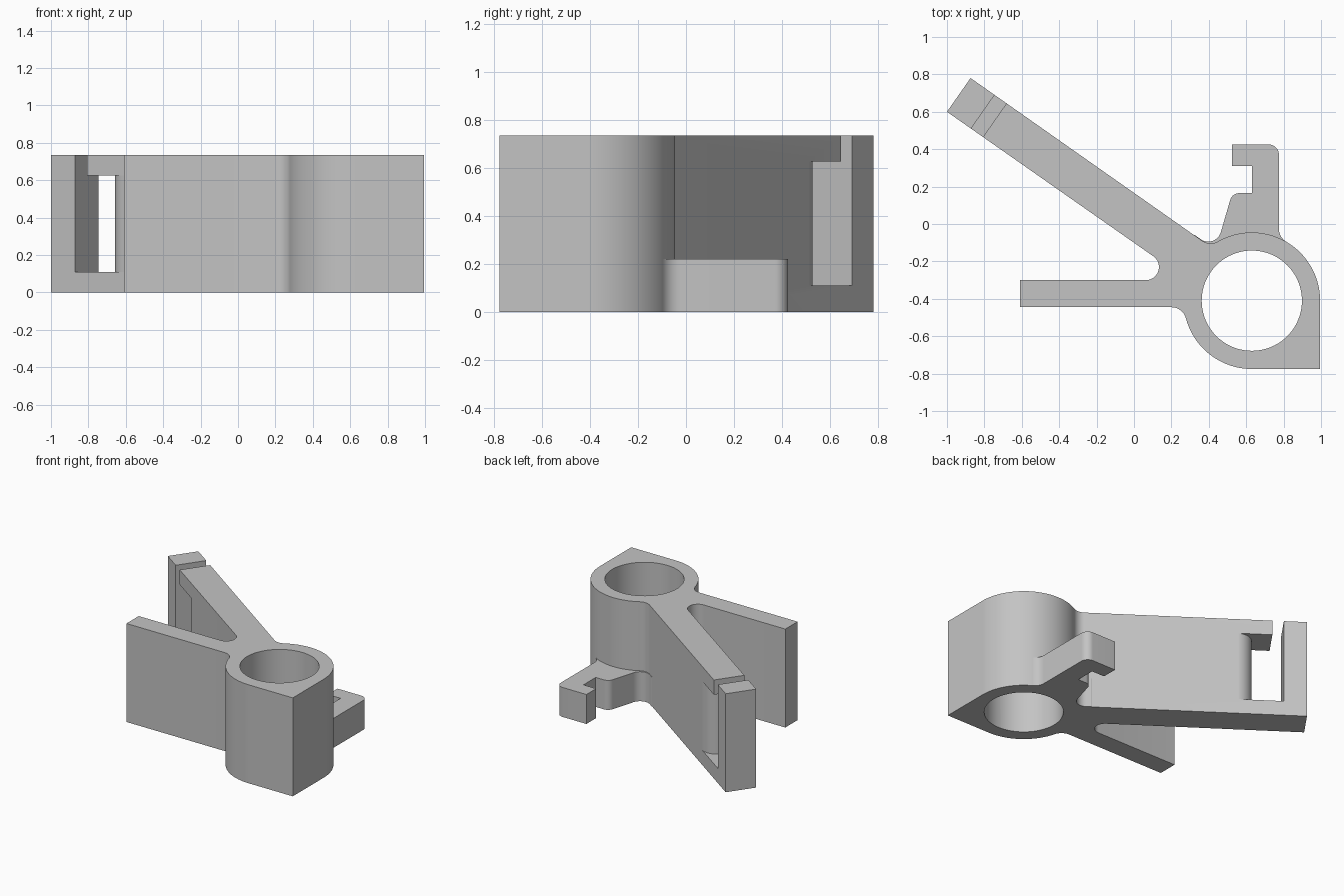
import bpy, bmesh, math
from mathutils import Vector as V

old = bpy.data.objects.get("Cube")
if old:
    bpy.data.objects.remove(old, do_unlink=True)

GREY = bpy.data.materials.new("light grey")
GREY.use_nodes = True
GREY.diffuse_color = (0.55, 0.55, 0.55, 1)
GREY.node_tree.nodes["Principled BSDF"].inputs["Base Color"].default_value = (0.55, 0.55, 0.55, 1)

HEIGHT = 0.735
RING = V((0.63, -0.41))
R_OUT, R_HOLE, R_FILLET = 0.365, 0.268, 0.08
ANGLE = math.radians(35)
ALONG = V((math.cos(ANGLE), -math.sin(ANGLE)))   # from arm tip to ring
ACROSS = V((math.sin(ANGLE), math.cos(ANGLE)))
TIP = V((-1, 0.6))
ARM_W = 0.22


def on_arm(s, t):
    return TIP + ALONG * s + ACROSS * t


def arc(c, r, a0, a1, n=16):
    """Points on an arc, angles in radians."""
    return [c + V((math.cos(a0 + (a1 - a0) * i / n), math.sin(a0 + (a1 - a0) * i / n))) * r
            for i in range(n + 1)]


def heading(v):
    return math.atan2(v.y, v.x)


def short_arc(c, p, q, n=12):
    """Shorter arc about c from p to q."""
    a, b = heading(p - c), heading(q - c)
    turn = (b - a + math.pi) % math.tau - math.pi
    return arc(c, (p - c).length, a, a + turn, n)


def rounded(prev, corner, nxt, r):
    """Tangent arc replacing a corner."""
    u, w = (prev - corner).normalized(), (nxt - corner).normalized()
    half = u.angle(w) / 2
    reach = r / math.tan(half)
    c = corner + (u + w).normalized() * (r / math.sin(half))
    return short_arc(c, corner + u * reach, corner + w * reach)


def ring_fillet(h, normal, side):
    """Fillet from a straight edge, h from the ring centre, onto the ring."""
    off = h + R_FILLET
    c = RING + normal * off + side * math.sqrt((R_OUT + R_FILLET) ** 2 - off ** 2)
    return short_arc(c, c - normal * R_FILLET, c + (RING - c).normalized() * R_FILLET)


def extrude(name, pts, z0, z1):
    bm = bmesh.new()
    face = bm.faces.new([bm.verts.new((p.x, p.y, z0)) for p in pts])
    top = bmesh.ops.extrude_face_region(bm, geom=[face])["geom"]
    bmesh.ops.translate(bm, vec=(0, 0, z1 - z0),
                        verts=[g for g in top if isinstance(g, bmesh.types.BMVert)])
    bmesh.ops.recalc_face_normals(bm, faces=bm.faces)
    me = bpy.data.meshes.new(name)
    bm.to_mesh(me)
    bm.free()
    me.materials.append(GREY)
    ob = bpy.data.objects.new(name, me)
    bpy.context.collection.objects.link(ob)
    return ob


def activate(ob):
    bpy.ops.object.select_all(action='DESELECT')
    ob.select_set(True)
    bpy.context.view_layer.objects.active = ob


def cut(ob, cutter):
    cutter.hide_render = True
    mod = ob.modifiers.new("cut", 'BOOLEAN')
    mod.operation, mod.solver, mod.object = 'DIFFERENCE', 'EXACT', cutter
    activate(ob)
    bpy.ops.object.modifier_apply(modifier=mod.name)
    bpy.data.objects.remove(cutter, do_unlink=True)


def smooth(ob):
    activate(ob)
    bpy.ops.object.shade_smooth_by_angle(angle=math.radians(30))


# Main body: slanted arm, straight leg and ring in one outline
leg_top, leg_bottom, leg_end = -0.3, -0.445, -0.61
crotch = on_arm((TIP.y - leg_top) / math.sin(ANGLE), 0)
arm_join = ring_fillet(ARM_W / 2, ACROSS, -ALONG)
leg_join = ring_fillet(RING.y - leg_bottom, V((0, -1)), V((-1, 0)))
outline = [on_arm(0, ARM_W), on_arm(0, 0)]
outline += rounded(TIP, crotch, V((leg_end, leg_top)), 0.07)
outline += [V((leg_end, leg_top)), V((leg_end, leg_bottom))]
outline += leg_join
outline += arc(RING, R_OUT, heading(leg_join[-1] - RING) % math.tau, 1.5 * math.pi, 24)[1:]
outline += [RING + V((R_OUT, -R_OUT))]
outline += arc(RING, R_OUT, 0, heading(arm_join[-1] - RING), 40)[:-1]
outline += arm_join[::-1]
body = extrude("body", outline, 0, HEIGHT)

# Bore through the ring
cut(body, extrude("bore_cutter", arc(RING, R_HOLE, 0, math.tau, 80)[:-1], -0.1, 1))

# Slot window near the arm tip, ending on a rounded nose
s0, s1, s2, mid = 0.157, 0.235, 0.476, ARM_W / 2
nose = [on_arm(s2 - mid * math.sin(a), mid - mid * math.cos(a))
        for a in (math.pi * i / 24 for i in range(25))]
window = [on_arm(s0, -0.05), on_arm(s2, -0.05)] + nose + [on_arm(s2, 0.27), on_arm(s0, 0.27)]
cut(body, extrude("window_cutter", window, 0.11, 0.625))

# Narrow notch opening the window to the top
notch = [on_arm(s0, -0.05), on_arm(s1, -0.05), on_arm(s1, 0.27), on_arm(s0, 0.27)]
cut(body, extrude("notch_cutter", notch, 0.5, 1))
smooth(body)

# Low hook beside the ring
x_out, y_out, x_in, y_in = 0.775, 0.425, 0.63, 0.165
start, base, bend = on_arm(1.465, ARM_W), on_arm(1.6, ARM_W), V((0.525, y_in))
base = on_arm(1.445 + 0.155, ARM_W)
lip = V((x_in, y_in))
corner = V((x_out, y_out))
hook = [start]
hook += rounded(start, base, bend, 0.07)
hook += rounded(base, bend, lip, 0.05)
hook += [lip, V((x_in, 0.31)), V((0.525, 0.31)), V((0.525, y_out))]
hook += rounded(V((0.525, y_out)), corner, V((x_out, 0)), 0.055)
hook += ring_fillet(x_out - RING.x, V((1, 0)), V((0, 1)))
hook += arc(RING, 0.32, math.radians(55), math.radians(130))
hook += [V((0.2, -0.05))]
smooth(extrude("hook", hook, 0, 0.22))
